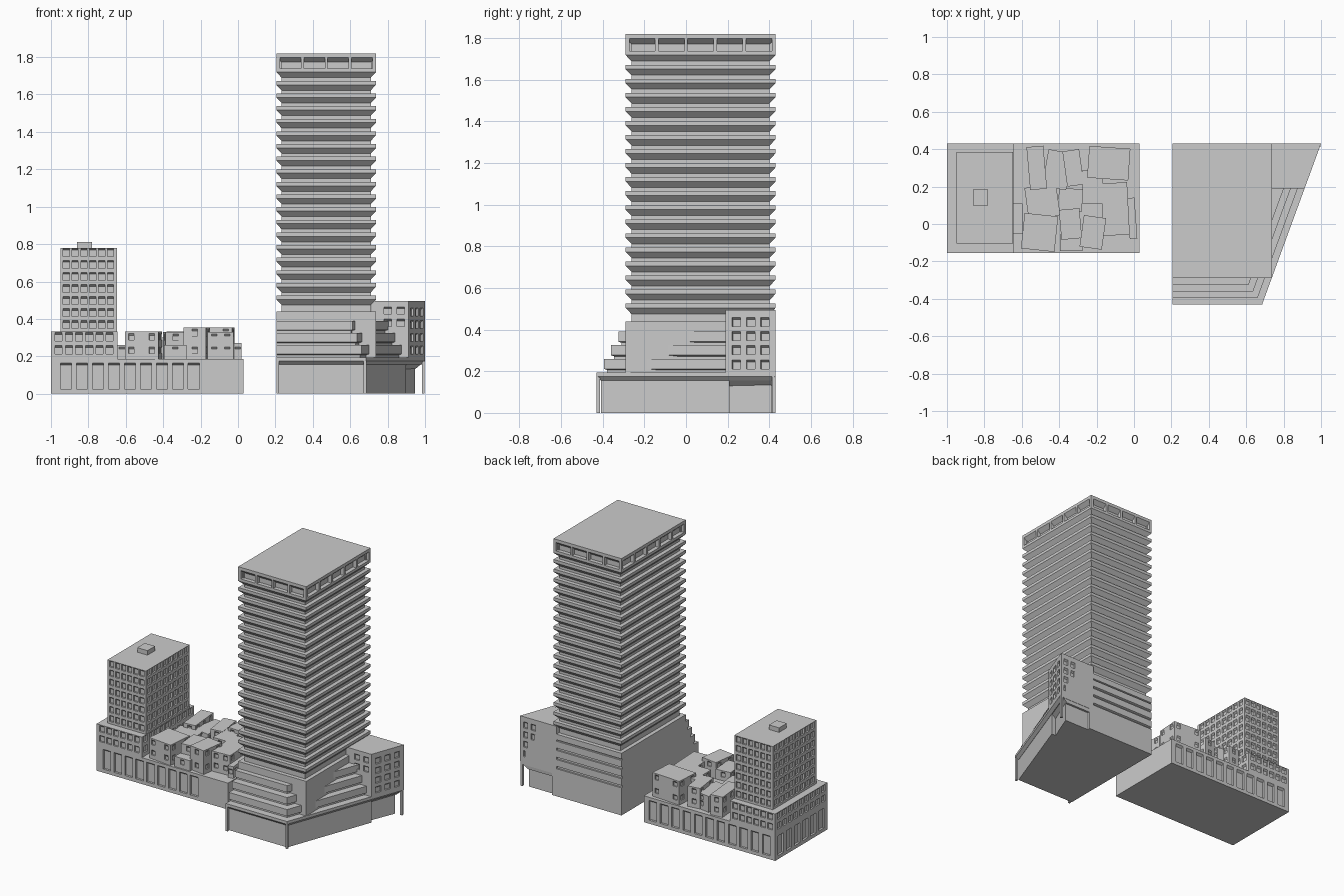
import bpy, bmesh, math
from mathutils import Vector

if "Cube" in bpy.data.objects:
    bpy.data.objects.remove(bpy.data.objects["Cube"])

grey = bpy.data.materials.new("light grey")
grey.diffuse_color = (0.6, 0.6, 0.6, 1)
grey.use_nodes = True
grey.node_tree.nodes["Principled BSDF"].inputs["Base Color"].default_value = grey.diffuse_color


def finish(name, bm):
    me = bpy.data.meshes.new(name)
    bm.to_mesh(me)
    bm.free()
    me.materials.append(grey)
    bpy.context.collection.objects.link(bpy.data.objects.new(name, me))


def quad(bm, *pts):
    bm.faces.new([bm.verts.new(p) for p in pts])


def loft(name, rings):
    """Solid through stacked (counter-clockwise outline, height) rings."""
    bm = bmesh.new()
    loops = [[bm.verts.new((x, y, z)) for x, y in pts] for pts, z in rings]
    n = len(loops[0])
    bm.faces.new(loops[0][::-1])
    bm.faces.new(loops[-1])
    for a, b in zip(loops, loops[1:]):
        for i in range(n):
            j = (i + 1) % n
            bm.faces.new((a[i], a[j], b[j], b[i]))
    finish(name, bm)


def rect(x0, y0, x1, y1):
    return [(x0, y0), (x1, y0), (x1, y1), (x0, y1)]


def spread(n, length, w, margin):
    """n intervals of width w, evenly spread between margins."""
    step = (length - 2 * margin - w) / max(n - 1, 1)
    if n == 1:
        margin = (length - w) / 2
    return [(margin + i * step, margin + i * step + w) for i in range(n)]


def block(name, pts, z0, z1, wins, depth=0.012, slope=0.01):
    """Prism with recessed, sloped-head windows; wins = {edge: (columns, rows)}."""
    bm = bmesh.new()
    bm.faces.new([bm.verts.new((x, y, z0)) for x, y in pts][::-1])
    bm.faces.new([bm.verts.new((x, y, z1)) for x, y in pts])
    for e in range(len(pts)):
        p, q = Vector((*pts[e], 0)), Vector((*pts[(e + 1) % len(pts)], 0))
        d = (q - p).normalized()
        inward = Vector((-d.y, d.x, 0)) * depth
        cols, rows = wins.get(e, ([], []))
        us = [0] + [u for c in cols for u in c] + [(q - p).length]
        zs = [z0] + [z for r in rows for z in r] + [z1]
        for i in range(len(us) - 1):
            for k in range(len(zs) - 1):
                o = [p + d * u + Vector((0, 0, z)) for u, z in
                     ((us[i], zs[k]), (us[i + 1], zs[k]), (us[i + 1], zs[k + 1]), (us[i], zs[k + 1]))]
                if i % 2 and k % 2:
                    n = [v + inward for v in o]
                    n[2].z -= slope
                    n[3].z -= slope
                    quad(bm, *n)
                    for a in range(4):
                        b = (a + 1) % 4
                        quad(bm, o[a], o[b], n[b], n[a])
                else:
                    quad(bm, *o)
    bmesh.ops.remove_doubles(bm, verts=bm.verts, dist=1e-5)
    finish(name, bm)


# ---------- Left building ----------
# podium with tall openings
tall = [(0.025, 0.165)]
block("left_podium", rect(-1, -0.155, 0.03, 0.43), 0, 0.187, {
    0: ([(0.05 + 0.0855 * i, 0.11 + 0.0855 * i) for i in range(9)], tall),
    2: (spread(11, 1.03, 0.06, 0.04), tall),
    3: (spread(6, 0.585, 0.06, 0.035), tall)}, 0.015, 0.012)
# upper podium
two = [(0.213, 0.257), (0.283, 0.327)]
block("upper_podium", rect(-1, -0.155, -0.645, 0.43), 0.187, 0.332, {
    0: (spread(6, 0.355, 0.038, 0.022), two),
    1: (spread(9, 0.585, 0.04, 0.025), two),
    2: (spread(6, 0.355, 0.038, 0.022), two),
    3: (spread(9, 0.585, 0.04, 0.025), two)})
# short tower and roof box
rows = [(0.348 + 0.0645 * i, 0.391 + 0.0645 * i) for i in range(7)]
nx, ny = spread(6, 0.3, 0.033, 0.015), spread(8, 0.49, 0.04, 0.02)
block("short_tower", rect(-0.95, -0.105, -0.648, 0.385), 0.332, 0.78,
      {0: (nx, rows), 1: (ny, rows), 2: (nx, rows), 3: (ny, rows)})
loft("roof_box", [(rect(-0.86, 0.1, -0.78, 0.185), 0.78), (rect(-0.86, 0.1, -0.78, 0.185), 0.812)])

# cluster of small skewed houses: centre, size, turn, top
houses = [(-.52, .30, .09, .23, 5, .33), (-.41, .29, .13, .20, -10, .30), (-.325, .30, .09, .19, 8, .332),
          (-.135, .325, .22, .17, -4, .355), (-.22, .20, .11, .18, 0, .33), (-.49, .12, .17, .17, 8, .30),
          (-.34, .13, .13, .12, -6, .26), (-.62, .03, .05, .16, 0, .26), (-.505, -.045, .18, .19, -6, .332),
          (-.34, .0, .11, .16, 5, .33), (-.22, -.045, .12, .17, -8, .355), (-.335, -.1, .12, .09, 0, .26),
          (-.1, .08, .14, .28, 3, .33), (-.01, .03, .04, .22, 4, .27)]
for i, (cx, cy, w, d, turn, top) in enumerate(houses):
    c, s = math.cos(math.radians(turn)), math.sin(math.radians(turn))
    pts = [(cx + x * c - y * s, cy + x * s + y * c) for x, y in rect(-w / 2, -d / 2, w / 2, d / 2)]
    hr = [(0.215, 0.25)] + ([(top - 0.045, top - 0.01)] if top > 0.29 else [])
    wins = {e: (spread(max(1, round(l / 0.09)), l, 0.03, 0.02), hr) for e, l in enumerate((w, d, w, d))}
    block("house_%d" % i, pts, 0.187, top, wins, 0.008)


# ---------- Right building ----------
def slant(y):
    return 0.685 + (y + 0.43) * 0.315 / 0.86


def plan(f, s, b=0.0):
    """Wedge footprint, set in at the front, slanted side and back."""
    y0, y1 = -0.43 + f, 0.43 - b
    return [(0.205, y0), (slant(y0) - s, y0), (slant(y1) - s, y1), (0.205, y1)]


# ground floor, set back under the deck
ground = [(0.205, -0.408), (0.672, -0.408), (0.898, 0.21), (0.865, 0.21), (0.945, 0.41),
          (0.75, 0.41), (0.75, 0.43), (0.205, 0.43)]
loft("ground_floor", [(ground, 0), (ground, 0.16)])
loft("deck", [(plan(0.022, 0.02), 0.155), (plan(0, 0), 0.175), (plan(0, 0), 0.195)])
loft("corner_soffit", [([(0.75, 0.21), (0.865, 0.21), (0.945, 0.425), (0.75, 0.425)], 0.13),
                       ([(0.75, 0.21), (slant(0.21), 0.21), (1.0, 0.43), (0.75, 0.43)], 0.175)])
for i, (x, y) in enumerate([(0.205, -0.43), (0.672, -0.43), (0.983, 0.413)]):
    r = rect(x, y, x + 0.014, y + 0.017)
    loft("post_%d" % i, [(r, 0), (r, 0.176)])

# stepped terraces with a recessed strip under each parapet
for i in range(3):
    f, s, z = 0.035 * (i + 1), 0.037 * (i + 1), 0.195 + 0.065 * i
    inner, outer = plan(f + 0.015, s + 0.015, 0.012), plan(f, s)
    loft("terrace_%d" % i, [(inner, z), (inner, z + 0.012), (outer, z + 0.017), (outer, z + 0.065)])

# base of the high tower
base, full = rect(0.205, -0.29, 0.738, 0.418), rect(0.205, -0.29, 0.738, 0.43)
loft("tower_base", [(base, 0.195), (base, 0.395), (full, 0.4), (full, 0.44)])

# annex at the back corner
annex = [(0.715, 0.19), (slant(0.19), 0.19), (1.0, 0.43), (0.715, 0.43)]
four = [(0.212 + 0.068 * i, 0.255 + 0.068 * i) for i in range(4)]
block("annex", annex, 0.19, 0.495, {
    0: ([(0.065, 0.105), (0.135, 0.175)], [(0.36, 0.4), (0.425, 0.465)]),
    1: (spread(3, 0.256, 0.043, 0.033), four),
    2: ([(0.025, 0.06), (0.085, 0.12)], four)})

# high tower: repeated floors with sloped undersides
core = rect(0.233, -0.262, 0.71, 0.402)
rings = [(core, 0.43)]
for i in range(19):
    z = 0.475 + 0.0675 * i
    rings += [(core, z), (full, z + 0.029)]
    if i < 18:
        rings += [(full, z + 0.05), (core, z + 0.05)]
rings.append((full, 1.722))
loft("high_tower", rings)

# crown with large recessed openings
band = [(1.738, 1.798)]
cx, cy = spread(4, 0.533, 0.112, 0.02), spread(5, 0.72, 0.124, 0.018)
block("crown", full, 1.722, 1.82, {0: (cx, band), 1: (cy, band), 2: (cx, band), 3: (cy, band)}, 0.028, 0.025)
